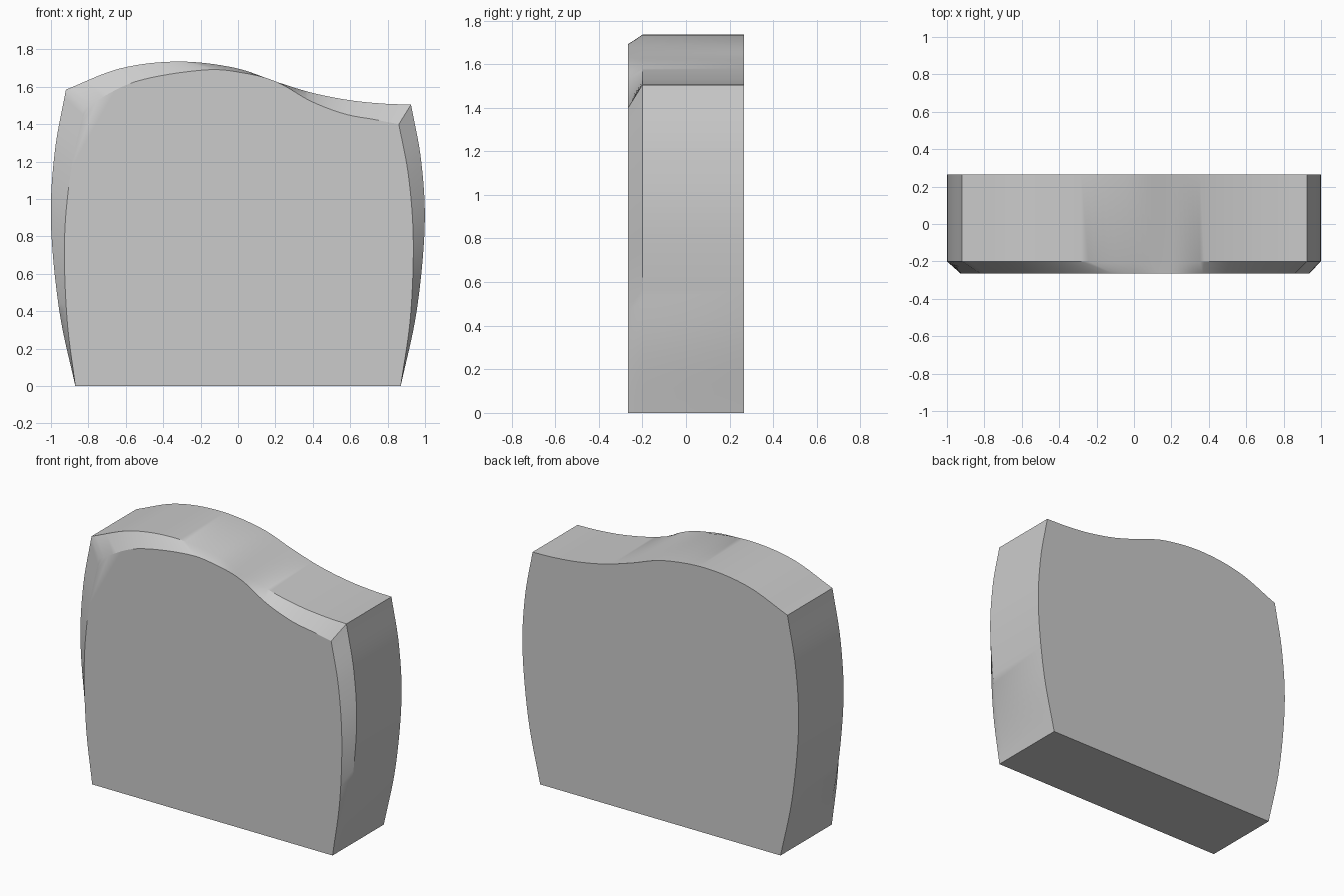
import bpy, bmesh
from mathutils import Vector

if "Cube" in bpy.data.objects:
    bpy.data.objects.remove(bpy.data.objects["Cube"])

STEPS = 8


def smooth_path(points):
    """Catmull-Rom curve through the points, without the last one."""
    p = [Vector(q) for q in points]
    p = [2 * p[0] - p[1]] + p + [2 * p[-1] - p[-2]]
    out = []
    for a, b, c, d in zip(p, p[1:], p[2:], p[3:]):
        for i in range(STEPS):
            t = i / STEPS
            out.append(0.5 * (2 * b + (c - a) * t + (2 * a - 5 * b + 4 * c - d) * t**2
                              + (3 * b - a - 3 * c + d) * t**3))
    return out


def outline(right, top, left):
    """Closed outline: right side up, top to the left, left side down."""
    path = smooth_path(right) + smooth_path(top) + smooth_path(left)
    return path + [Vector(left[-1])]


# Full silhouette of the slab
outer = outline(
    [(.87, 0), (.955, .4), (.998, .85), (.98, 1.2), (.925, 1.505)],
    [(.925, 1.505), (.78, 1.51), (.6, 1.528), (.4, 1.567), (.21, 1.625),
     (-.02, 1.702), (-.32, 1.735), (-.63, 1.698), (-.92, 1.585)],
    [(-.92, 1.585), (-.98, 1.25), (-1, .87), (-.955, .4), (-.87, 0)])

# Front face outline, inset unevenly by the carved chamfer
inner = outline(
    [(.87, 0), (.922, .37), (.937, .78), (.912, 1.12), (.86, 1.4)],
    [(.86, 1.4), (.73, 1.425), (.57, 1.455), (.39, 1.523), (.21, 1.625),
     (.04, 1.672), (-.18, 1.69), (-.55, 1.627), (-.82, 1.49)],
    [(-.82, 1.49), (-.89, 1.17), (-.927, .8), (-.915, .37), (-.87, 0)])

# Slab: back outline, chamfer start, front face
bm = bmesh.new()
rings = [[bm.verts.new((x, y, z)) for x, z in path]
         for path, y in ((inner, -.265), (outer, -.2), (outer, .265))]
n = len(outer)
for r, s in zip(rings, rings[1:]):
    for i in range(n):
        j = (i + 1) % n
        bm.faces.new((r[i], r[j], s[j], s[i]))
bm.faces.new(rings[0])
bm.faces.new(rings[-1])
bmesh.ops.recalc_face_normals(bm, faces=bm.faces)
mesh = bpy.data.meshes.new("headstone_slab")
bm.to_mesh(mesh)
bm.free()
slab = bpy.data.objects.new("headstone_slab", mesh)
bpy.context.collection.objects.link(slab)
bpy.context.view_layer.objects.active = slab
slab.select_set(True)
bpy.ops.object.shade_smooth_by_angle(angle=0.5)
